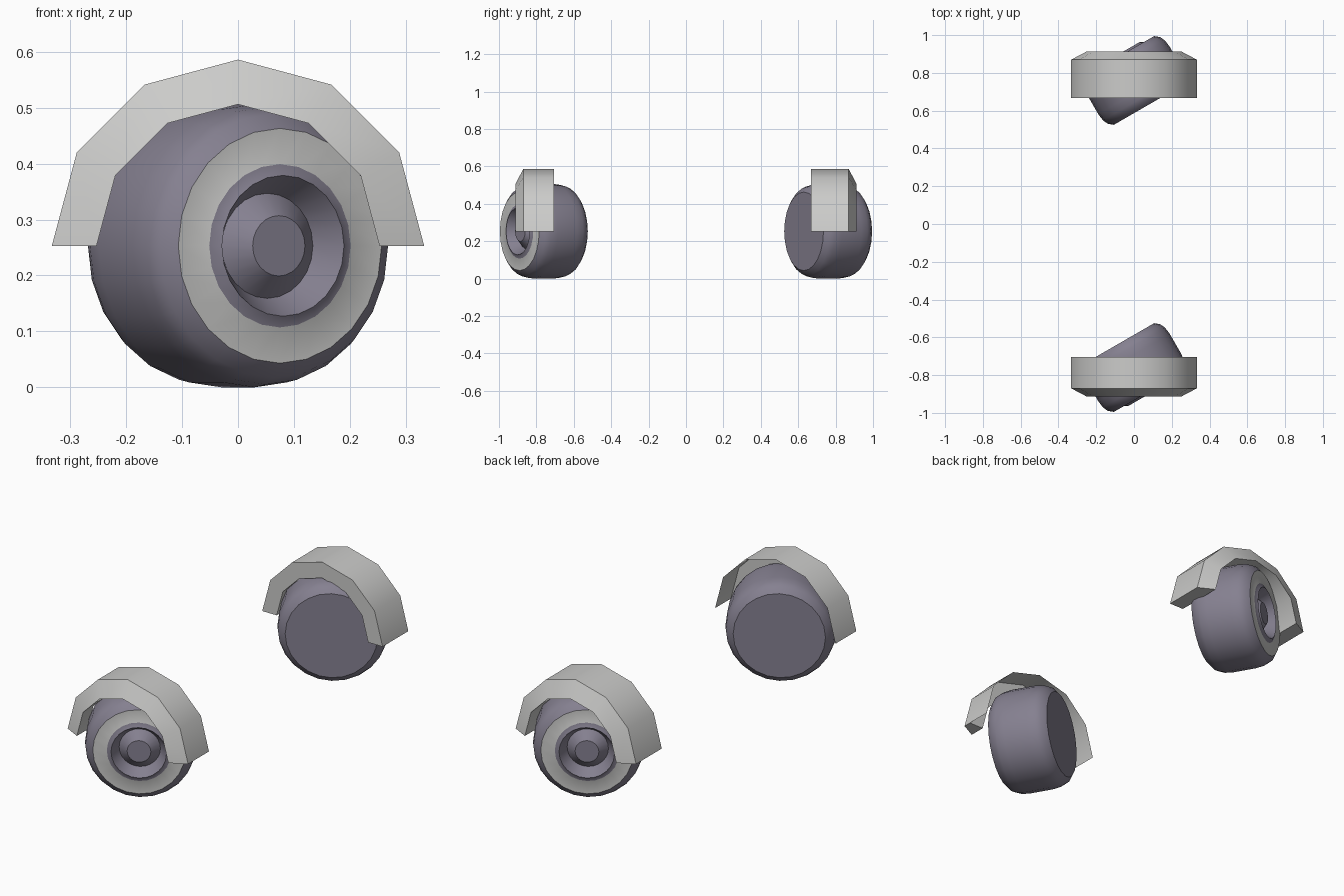
import bpy
import bmesh
import math

if "Cube" in bpy.data.objects:
    bpy.data.objects.remove(bpy.data.objects["Cube"])


def make_material(name, color):
    mat = bpy.data.materials.new(name)
    mat.use_nodes = True
    mat.diffuse_color = color
    mat.node_tree.nodes["Principled BSDF"].inputs["Base Color"].default_value = color
    return mat


gray = make_material("light_gray", (0.6, 0.6, 0.59, 1))
purple = make_material("purple_gray", (0.235, 0.217, 0.28, 1))

AXLE_Z = 0.253
AXLE_Y = 0.76


def sweep(name, profile, steps, arc, mats, closed=False, gray_segment=None):
    """Sweep (radius, y) points round the y axis, starting at +x and going up."""
    full = arc > 6
    bm = bmesh.new()
    rings = []
    for i in range(steps if full else steps + 1):
        a = arc * i / steps
        rings.append([bm.verts.new((r * math.cos(a), y, r * math.sin(a)))
                      for r, y in profile])
    n = len(profile)
    for i in range(steps):
        ring, after = rings[i], rings[(i + 1) % len(rings)]
        for j in range(n if closed else n - 1):
            k = (j + 1) % n
            face = bm.faces.new((ring[j], ring[k], after[k], after[j]))
            if j == gray_segment:
                face.material_index = 1
    # End caps: discs on a full turn, cross-sections on a closed arc
    if full:
        bm.faces.new([r[0] for r in rings])
        bm.faces.new([r[-1] for r in rings])
    elif closed:
        bm.faces.new(rings[0])
        bm.faces.new(rings[-1])
    bmesh.ops.recalc_face_normals(bm, faces=bm.faces)
    mesh = bpy.data.meshes.new(name)
    bm.to_mesh(mesh)
    bm.free()
    for m in mats:
        mesh.materials.append(m)
    obj = bpy.data.objects.new(name, mesh)
    bpy.context.collection.objects.link(obj)
    obj.location.z = AXLE_Z
    bpy.ops.object.select_all(action="DESELECT")
    obj.select_set(True)
    bpy.context.view_layer.objects.active = obj
    bpy.ops.object.shade_smooth_by_angle(angle=math.radians(33))
    return obj


# Wheel: rounded tyre, flat gray rim face, raised lip, dished recess, hub cone
tyre_half = [(0.21, 0.15), (0.236, 0.128), (0.248, 0.10), (0.253, 0.06)]
tyre = tyre_half + [(r, -y) for r, y in reversed(tyre_half)]
hub = [(0.146, -0.15), (0.126, -0.161), (0.094, -0.105), (0.054, -0.146)]
for name, y, turn in (("front_wheel", -AXLE_Y, 30), ("rear_wheel", AXLE_Y, 210)):
    wheel = sweep(name, tyre + hub, 24, math.tau, [purple, gray],
                  gray_segment=len(tyre) - 1)
    wheel.location.y = y
    wheel.rotation_euler.z = math.radians(turn)

# Rear fender: solid arch with a sloped outer face
OUT, INN = 0.333, 0.253
sweep("rear_fender", [(OUT, 0.667), (OUT, 0.87), (INN, 0.912), (INN, 0.667)],
      6, math.pi, [gray], closed=True)

# Front fender: sloped arch with a thin skirt reaching back over the wheel
sweep("front_fender", [(OUT, -0.83), (OUT, -0.87), (INN, -0.912), (INN, -0.83)],
      6, math.pi, [gray], closed=True)
sweep("front_fender_skirt", [(OUT, -0.705), (OUT, -0.83)], 6, math.pi, [gray])
